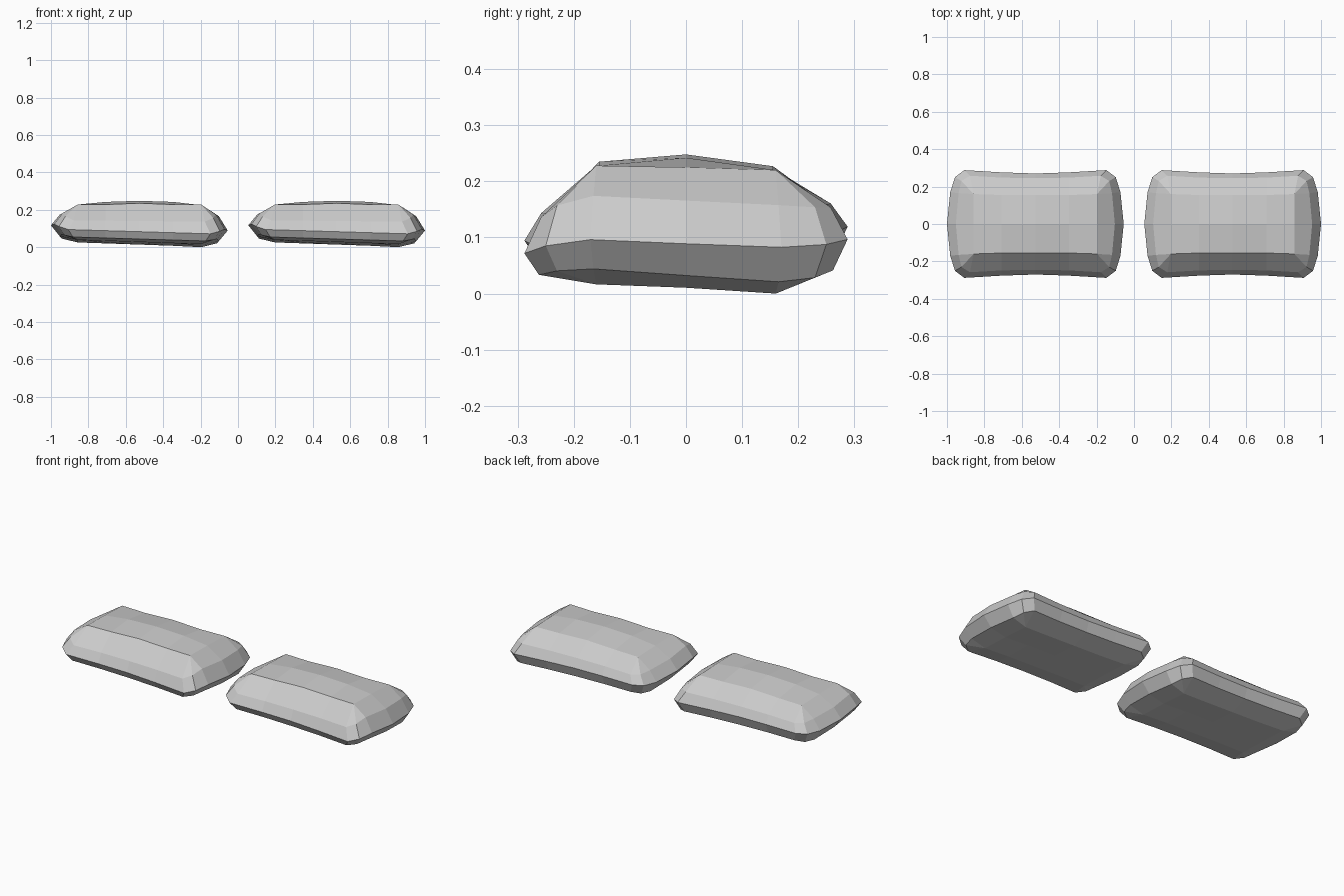
import bpy, bmesh

if "Cube" in bpy.data.objects:
    bpy.data.objects.remove(bpy.data.objects["Cube"])

grey = bpy.data.materials.new("soft_grey")
grey.diffuse_color = (0.6, 0.6, 0.6, 1)
grey.use_nodes = True
grey.node_tree.nodes["Principled BSDF"].inputs["Base Color"].default_value = grey.diffuse_color

# Quarter outlines, from the middle of the long edge round the corner to the middle of the end
RIM = [(0, .27), (.18, .276), (.38, .288), (.43, .25), (.455, .17), (.4725, 0)]
UPPER = [(0, .245), (.18, .248), (.35, .258), (.395, .23), (.41, .165), (.425, 0)]
LOWER = [(0, .25), (.18, .253), (.355, .262), (.40, .23), (.415, .165), (.425, 0)]
FLAT = [(0, .155), (.18, .155), (.33, .16), (.33, .16), (.33, .16), (.33, 0)]

# Each ring: outline, height at front / end / back, slope along x and along y
RINGS = [
    (FLAT, (.228, .225, .220), 0.0, -.05),
    (UPPER, (.140, .170, .157), -.01, -.05),
    (RIM, (.083, .103, .108), -.03, -.04),
    (LOWER, (.044, .045, .052), -.03, -.07),
    (FLAT, (.028, .022, .014), -.035, -.03),
]


def ring_points(outline, heights, slope_x, slope_y):
    """Closed ring of 20 points, starting at the middle of the front edge."""
    front, end, back = heights
    quarter = []
    for i, (x, y) in enumerate(outline):
        quarter.append((x, y, min(1, max(0, (i - 2) / 2))))   # share of end height
    half = [(x, -y, t, front) for x, y, t in quarter]
    half += [(x, y, t, back) for x, y, t in reversed(quarter[:-1])]
    loop = half + [(-x, y, t, h) for x, y, t, h in reversed(half[1:-1])]
    return [(x, y, h * (1 - t) + (end + slope_y * y) * t + slope_x * x)
            for x, y, t, h in loop]


def cap(bm, ring, middle_z, slope_x):
    """Fill a flat ring with a gently bulged middle row."""
    n = len(ring)                      # 20: front mid 0, right end 5, back mid 10, left end 15
    right, left = ring[5], ring[15]
    row = [left] + [bm.verts.new((x, 0, middle_z - .02 * (x / .33) ** 2 * (middle_z > .1)
                                  + slope_x * x)) for x in (-.18, 0, .18)] + [right]
    front = [ring[i % n] for i in (-2, -1, 0, 1, 2)]
    rear = [ring[i] for i in (12, 11, 10, 9, 8)]
    for a, b in ((front, row), (row, rear)):
        for i in range(4):
            bm.faces.new((a[i], a[i + 1], b[i + 1], b[i]))


def make_pad(name, x_offset):
    bm = bmesh.new()
    rings = [[bm.verts.new(p) for p in ring_points(*r)] for r in RINGS]
    # Raise the crown in the middle of the two long top edges
    for i in (0, 10):
        rings[0][i].co.z += .007
    for a, b in zip(rings, rings[1:]):
        for i in range(20):
            j = (i + 1) % 20
            bm.faces.new((a[i], a[j], b[j], b[i]))
    # Collapse the corner fans so each flat panel has single corners
    for ring in (rings[0], rings[-1]):
        for c in (3, 7, 13, 17):
            z = ring[c - 1 if c in (3, 13) else c + 1].co.z
            for k in (c - 1, c, c + 1):
                ring[k].co.z = z
    # The underside drops to its lowest at the back right corner
    for k in (6, 7, 8):
        rings[-1][k].co.z = 0
    cap(bm, rings[0], .248, 0)
    cap(bm, rings[-1], .022, -.02)
    bmesh.ops.remove_doubles(bm, verts=bm.verts[:], dist=1e-4)
    bmesh.ops.recalc_face_normals(bm, faces=bm.faces[:])
    mesh = bpy.data.meshes.new(name)
    bm.to_mesh(mesh)
    bm.free()
    mesh.materials.append(grey)
    obj = bpy.data.objects.new(name, mesh)
    obj.location.x = x_offset
    bpy.context.collection.objects.link(obj)


# Two identical cushioned pads side by side
make_pad("left_pad", -.5275)
make_pad("right_pad", .5275)
